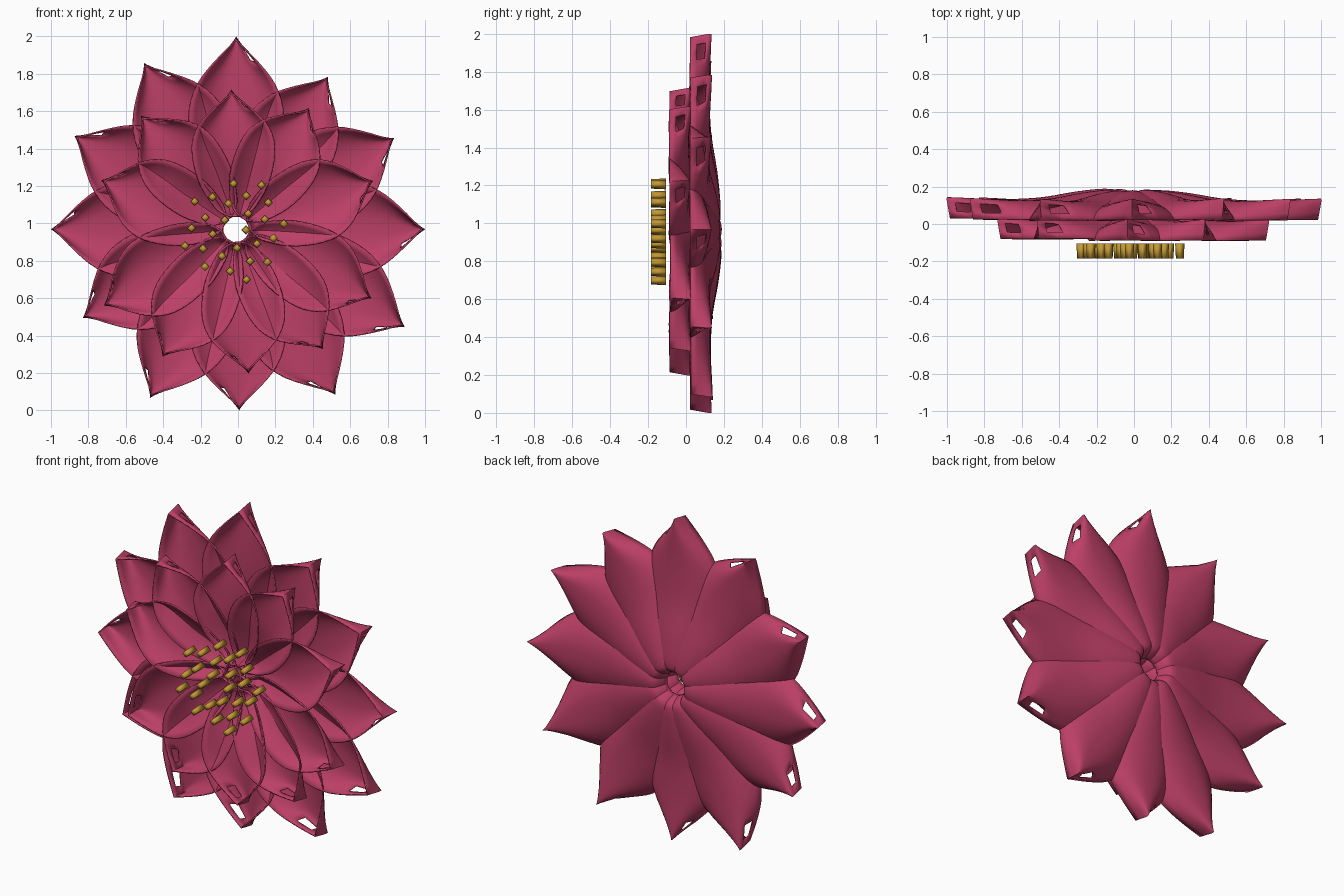
import bpy, bmesh, math, random
from mathutils import Vector

if "Cube" in bpy.data.objects:
    bpy.data.objects.remove(bpy.data.objects["Cube"])
random.seed(4)
CENTRE = Vector((-0.01, 0, 0.968))
HOLE = 0.07


def material(name, rgb):
    m = bpy.data.materials.new(name)
    m.use_nodes = True
    m.diffuse_color = (*rgb, 1)
    m.node_tree.nodes["Principled BSDF"].inputs["Base Color"].default_value = (*rgb, 1)
    return m


pink = material("petal pink", (0.50, 0.050, 0.135))
gold = material("stamen gold", (0.55, 0.32, 0.035))


def make_object(name, bm, mat):
    bmesh.ops.recalc_face_normals(bm, faces=bm.faces)
    for f in bm.faces:
        f.smooth = True
    me = bpy.data.meshes.new(name)
    bm.to_mesh(me)
    bm.free()
    me.materials.append(mat)
    ob = bpy.data.objects.new(name, me)
    bpy.context.collection.objects.link(ob)
    return ob


def smooth_path(points, steps):
    """Catmull-Rom samples through the points."""
    p = [Vector(q) for q in points]
    p = [2 * p[0] - p[1]] + p + [2 * p[-1] - p[-2]]
    out = []
    for a, b, c, d in zip(p, p[1:], p[2:], p[3:]):
        for s in range(steps):
            t = s / steps
            out.append(0.5 * (2 * b + (c - a) * t + (2 * a - 5 * b + 4 * c - d) * t * t
                              + (3 * b - a - 3 * c + d) * t ** 3))
    return out + [p[-2]]


# Petal stations from hole to tip: radius, half width, cup depth, rim depth
STATIONS = smooth_path([(0.07, 0.03, 0.08, 0.07), (0.10, 0.085, 0.14, 0.09),
                        (0.15, 0.13, 0.155, 0.085), (0.30, 0.205, 0.14, 0.045),
                        (0.48, 0.247, 0.11, 0.012), (0.64, 0.25, 0.10, 0),
                        (0.77, 0.205, 0.10, 0), (0.88, 0.12, 0.105, 0),
                        (1, 0, 0.11, 0)], 3)
HALF = 8


def petal(name, angle, length, width, rim_y):
    """A scoop open to the front, shallow at the hole, with a steep pointed tip."""
    a = math.radians(angle)
    along = Vector((math.cos(a), 0, math.sin(a)))
    across = Vector((-math.sin(a), 0, math.cos(a)))
    bm = bmesh.new()
    rows = []
    for r, hw, depth, rim in (tuple(s) for s in STATIONS):
        t = (r - HOLE) / (1 - HOLE)
        radius = HOLE + t * (length - HOLE)
        power = 2 + 1.2 * t * t
        row = []
        for i in range(-HALF, HALF + 1):
            u = i / HALF
            d = 1 - abs(u) ** power
            lean = 0.02 * t * (d - 1)
            row.append(bm.verts.new(CENTRE + along * (radius + lean) + across * (u * hw * width)
                                    + Vector((0, rim_y + rim + (depth - rim) * d, 0))))
        rows.append(row)
    last = len(rows) - 2
    for j, (lo, hi) in enumerate(zip(rows, rows[1:])):
        for i in range(2 * HALF):
            # an opening in the wall on one side of the tip
            if j in (last - 2, last - 1) and i in (1, 2):
                continue
            bm.faces.new((lo[i], lo[i + 1], hi[i + 1], hi[i]))
    bmesh.ops.remove_doubles(bm, verts=bm.verts, dist=0.0005)
    ob = make_object(name, bm, pink)
    shell = ob.modifiers.new("shell", "SOLIDIFY")
    shell.thickness = 0.008
    shell.offset = 0
    bpy.ops.object.select_all(action="DESELECT")
    ob.select_set(True)
    bpy.context.view_layer.objects.active = ob
    bpy.ops.object.shade_smooth_by_angle(angle=math.radians(40))


# Back ring of large petals: angle, length
OUTER = ((0, 1.01), (30, 0.975), (59, 0.95), (90, 1.03), (119, 1.015), (150, 0.998),
         (180, 0.99), (210, 0.945), (243, 1.01), (271, 0.967), (301, 1.03), (330, 1.04))
for k, (angle, length) in enumerate(OUTER):
    petal(f"outer_petal_{k + 1}", angle, length, 1, 0.025 + random.uniform(-0.006, 0.006))

# Front ring of smaller petals: angle, length
INNER = ((19.5, 0.775), (59, 0.755), (92, 0.745), (130, 0.79), (160, 0.765),
         (210, 0.815), (240, 0.785), (275, 0.772), (306, 0.79), (333, 0.81))
for k, (angle, length) in enumerate(INNER):
    petal(f"inner_petal_{k + 1}", angle, length, 0.87, -0.084 + random.uniform(-0.006, 0.006))

# Stamens in a sunflower spiral
for n in range(26):
    a = math.radians(137.5 * n)
    r = 0.0555 * math.sqrt(n + 1)
    bm = bmesh.new()
    bmesh.ops.create_cone(bm, cap_ends=True, segments=4, radius1=0.021, radius2=0.025, depth=0.08)
    ob = make_object(f"stamen_{n + 1}", bm, gold)
    ob.rotation_euler = (-math.pi / 2, 0, 0)
    ob.location = CENTRE + Vector((r * math.cos(a) - 0.003, -0.145, r * math.sin(a) - 0.004))
